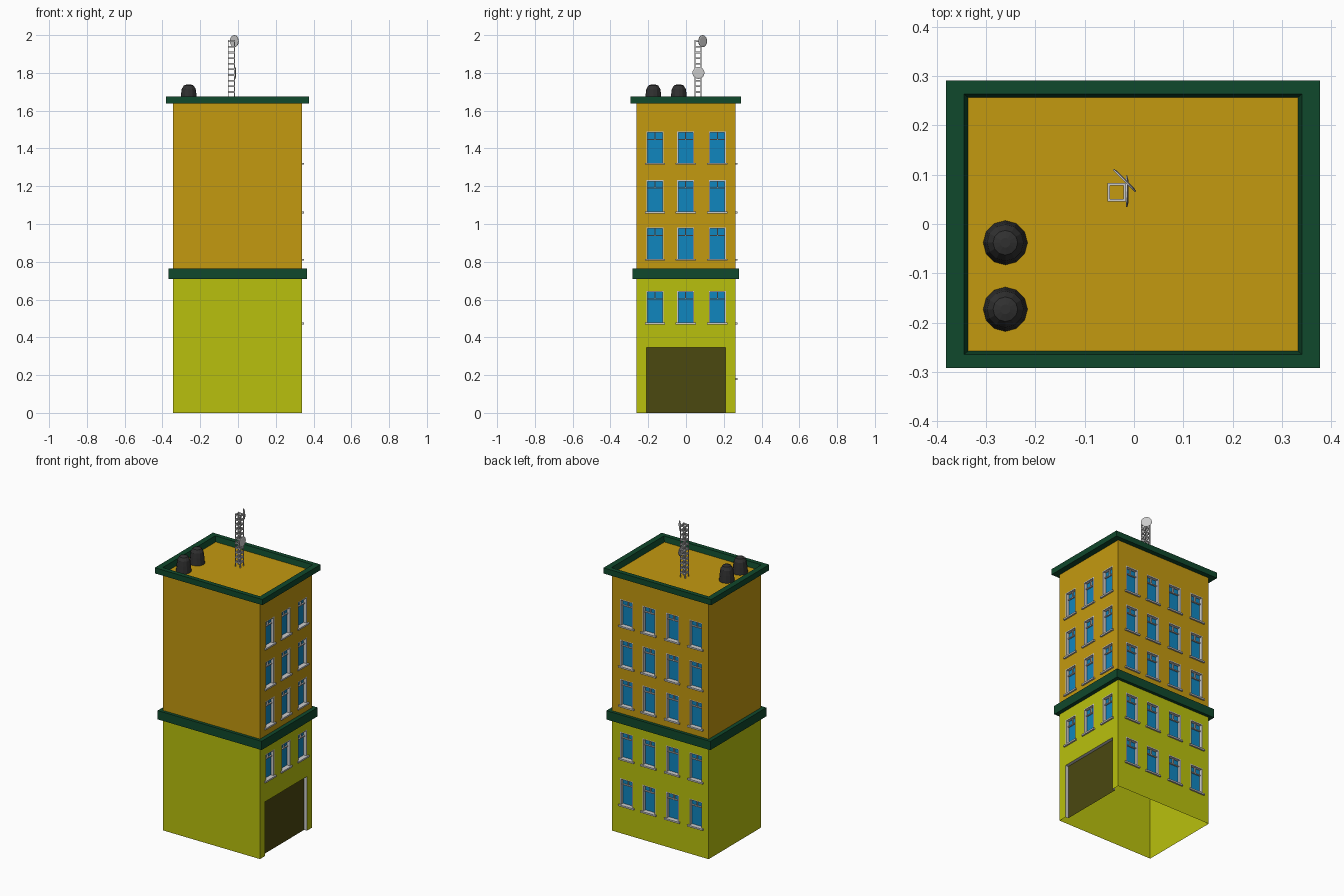
import bpy, bmesh, math
from mathutils import Matrix, Vector

if "Cube" in bpy.data.objects:
    bpy.data.objects.remove(bpy.data.objects["Cube"])

X0, X1, Y0, Y1 = -0.343, 0.339, -0.263, 0.262
SPLIT, ROOF = 0.735, 1.64
WIN_W, WIN_H, DEPTH = 0.09, 0.17, 0.02


def material(name, rgb):
    m = bpy.data.materials.new(name)
    m.diffuse_color = (*rgb, 1)
    m.use_nodes = True
    m.node_tree.nodes["Principled BSDF"].inputs["Base Color"].default_value = m.diffuse_color
    return m


ORANGE = material("orange_wall", (0.55, 0.32, 0.005))
LIME = material("lime_wall", (0.485, 0.527, 0.004))
GREEN = material("green_trim", (0.005, 0.065, 0.025))
BLUE = material("blue_glass", (0.005, 0.24, 0.52))
OLIVE = material("olive_door", (0.07, 0.065, 0.005))
DARK = material("dark_tank", (0.03, 0.03, 0.03))


def finish(bm, name, mat=None, recalc=True):
    if recalc:
        bmesh.ops.recalc_face_normals(bm, faces=bm.faces)
    me = bpy.data.meshes.new(name)
    bm.to_mesh(me)
    bm.free()
    ob = bpy.data.objects.new(name, me)
    bpy.context.collection.objects.link(ob)
    if mat:
        me.materials.append(mat)
    return ob


def box(bm, a, b):
    a, b = Vector(a), Vector(b)
    size = [abs(v) for v in b - a]
    bmesh.ops.create_cube(bm, size=1, matrix=Matrix.Translation((a + b) / 2) @ Matrix.Diagonal((*size, 1)))


# Wall coordinates: u along the wall, d inward depth, z up
SIDES = {
    "right": lambda u, d, z: (X1 - d, u, z),
    "back": lambda u, d, z: (u, Y1 - d, z),
    "left": lambda u, d, z: (X0 + d, u, z),
    "front": lambda u, d, z: (u, Y0 + d, z),
}


def quad(bm, pts):
    f = bm.faces.new([bm.verts.new(p) for p in pts])
    f.normal_update()
    c = f.calc_center_median()
    if f.normal.dot(c - Vector((0, 0, 0.8 if abs(f.normal.z) > 0.5 else c.z))) < 0:
        f.normal_flip()


def wall(bm, side, z0, z1, holes):
    P = SIDES[side]
    ends = (Y0, Y1) if side in ("right", "left") else (X0, X1)
    holes = [h for h in holes if h[2] >= z0 and h[3] <= z1]
    us = sorted(set(ends) | {v for h in holes for v in h[:2]})
    zs = sorted({z0, z1} | {v for h in holes for v in h[2:]})
    for a, b in zip(us, us[1:]):
        for c, d in zip(zs, zs[1:]):
            u, z = (a + b) / 2, (c + d) / 2
            if not any(h[0] < u < h[1] and h[2] < z < h[3] for h in holes):
                quad(bm, [P(a, 0, c), P(b, 0, c), P(b, 0, d), P(a, 0, d)])


# Window and door openings (u0, u1, z0, z1)
def grid(us, zs):
    return [(u - WIN_W / 2, u + WIN_W / 2, z, z + WIN_H) for u in us for z in zs]


ROWS = [0.475, 0.812, 1.062, 1.32]
windows = {
    "right": grid([-0.164, -0.002, 0.166], ROWS),
    "back": grid([-0.252, -0.088, 0.078, 0.235], [0.18] + ROWS),
}
door = (-0.21, 0.21, 0.0, 0.345)

# Lower and upper wall shells
for name, z0, z1, mat in (("lower_walls", 0, SPLIT, LIME), ("upper_walls", SPLIT, ROOF, ORANGE)):
    bm = bmesh.new()
    for side in SIDES:
        holes = windows.get(side, []) + ([door] if side == "right" else [])
        wall(bm, side, z0, z1, holes)
    if z1 == ROOF:
        quad(bm, [(X0, Y0, ROOF), (X1, Y0, ROOF), (X1, Y1, ROOF), (X0, Y1, ROOF)])
    bmesh.ops.remove_doubles(bm, verts=bm.verts, dist=1e-5)
    finish(bm, name, mat, recalc=False)

# Windows: glass, frame bars and sills
for side, holes in windows.items():
    P = SIDES[side]
    glass, frame, sill = bmesh.new(), bmesh.new(), bmesh.new()
    t = 0.006
    for a, b, c, d in holes:
        m, tr = (a + b) / 2, d - 0.042
        quad(glass, [P(a, DEPTH, c), P(b, DEPTH, c), P(b, DEPTH, d), P(a, DEPTH, d)])
        box(frame, P(a, 0, c), P(a + t, DEPTH, d))
        box(frame, P(b - t, 0, c), P(b, DEPTH, d))
        box(frame, P(a + t, 0, d - t), P(b - t, DEPTH, d))
        box(frame, P(a + t, 0.011, tr - 0.003), P(b - t, DEPTH, tr + 0.003))
        box(frame, P(m - 0.003, 0.011, tr), P(m + 0.003, DEPTH, d - t))
        box(sill, P(a - 0.009, -0.01, c - 0.006), P(b + 0.009, DEPTH, c + 0.004))
    finish(glass, side + "_window_glass", BLUE, recalc=False)
    finish(frame, side + "_window_frames")
    finish(sill, side + "_window_sills")

# Recessed garage door and its jambs
P = SIDES["right"]
a, b, c, d = door
bm = bmesh.new()
quad(bm, [P(a, DEPTH, c), P(b, DEPTH, c), P(b, DEPTH, d), P(a, DEPTH, d)])
finish(bm, "garage_door", OLIVE, recalc=False)
bm = bmesh.new()
for p, q in (([a, c], [a, d]), ([b, c], [b, d]), ([a, d], [b, d])):
    quad(bm, [P(p[0], 0, p[1]), P(q[0], 0, q[1]), P(q[0], DEPTH, q[1]), P(p[0], DEPTH, p[1])])
for f in bm.faces:
    f.normal_update()
    if f.normal.dot(Vector((X1, 0, 0.1)) - f.calc_center_median()) < 0:
        f.normal_flip()
finish(bm, "door_jambs", recalc=False)


# Trim rings swept round the building from (offset, z) profiles
def ring(name, profile):
    bm = bmesh.new()
    loops = []
    for x, y, sx, sy in ((X0, Y0, -1, -1), (X1, Y0, 1, -1), (X1, Y1, 1, 1), (X0, Y1, -1, 1)):
        loops.append([bm.verts.new((x + sx * o, y + sy * o * 0.78, z)) for o, z in profile])
    n = len(profile)
    for i in range(4):
        p, q = loops[i], loops[(i + 1) % 4]
        for j in range(n):
            k = (j + 1) % n
            bm.faces.new((p[j], q[j], q[k], p[k]))
    finish(bm, name, GREEN)


ring("middle_band", [(0, 0.708), (0.025, 0.708), (0.025, 0.764), (0, 0.764)])
ring("roof_cornice", [(-0.007, 1.638), (0.038, 1.638), (0.038, 1.674), (0.002, 1.674)])


# Lathed shapes with few sides
def lathe(bm, profile, sides, mat4):
    rings = []
    for r, z in profile:
        angs = [2 * math.pi * i / sides for i in range(sides)]
        rings.append([bm.verts.new(mat4 @ Vector((r * math.cos(t), r * math.sin(t), z))) for t in angs])
    for p, q in zip(rings, rings[1:]):
        for i in range(sides):
            k = (i + 1) % sides
            bm.faces.new((p[i], p[k], q[k], q[i]))
    bm.faces.new(rings[0][::-1])
    bm.faces.new(rings[-1])


# Roof tanks
for i, y in enumerate((-0.038, -0.173)):
    bm = bmesh.new()
    lathe(bm, [(0.045, 0), (0.041, 0.045), (0.037, 0.075), (0.025, 0.094), (0.01, 0.099)], 12,
          Matrix.Translation((-0.261, y, ROOF)))
    finish(bm, f"roof_tank_{i + 1}", DARK)

# Lattice mast
mx0, mx1, my0, my1, top = -0.054, -0.016, 0.046, 0.083, 1.975
w = 0.005
bm = bmesh.new()
for x in (mx0, mx1 - w):
    for y in (my0, my1 - w):
        box(bm, (x, y, ROOF), (x + w, y + w, top))
z = ROOF + 0.025
while z < top:
    for y in (my0, my1 - w):
        box(bm, (mx0 + w, y, z), (mx1 - w, y + w, z + 0.009))
    for x in (mx0, mx1 - w):
        box(bm, (x, my0 + w, z), (x + w, my1 - w, z + 0.009))
    z += 0.0298
finish(bm, "antenna_mast")

# Dish antennas
for name, loc, yaw in (("lower_dish", (-0.0165, 0.066, 1.8), 0), ("upper_dish", (-0.0205, 0.087, 1.968), 45)):
    bm = bmesh.new()
    lathe(bm, [(0.032, 0), (0.032, 0.003), (0.024, 0.005)], 16,
          Matrix.Translation(loc) @ Matrix.Rotation(math.radians(yaw), 4, 'Z') @ Matrix.Rotation(math.pi / 2, 4, 'Y'))
    finish(bm, name)
